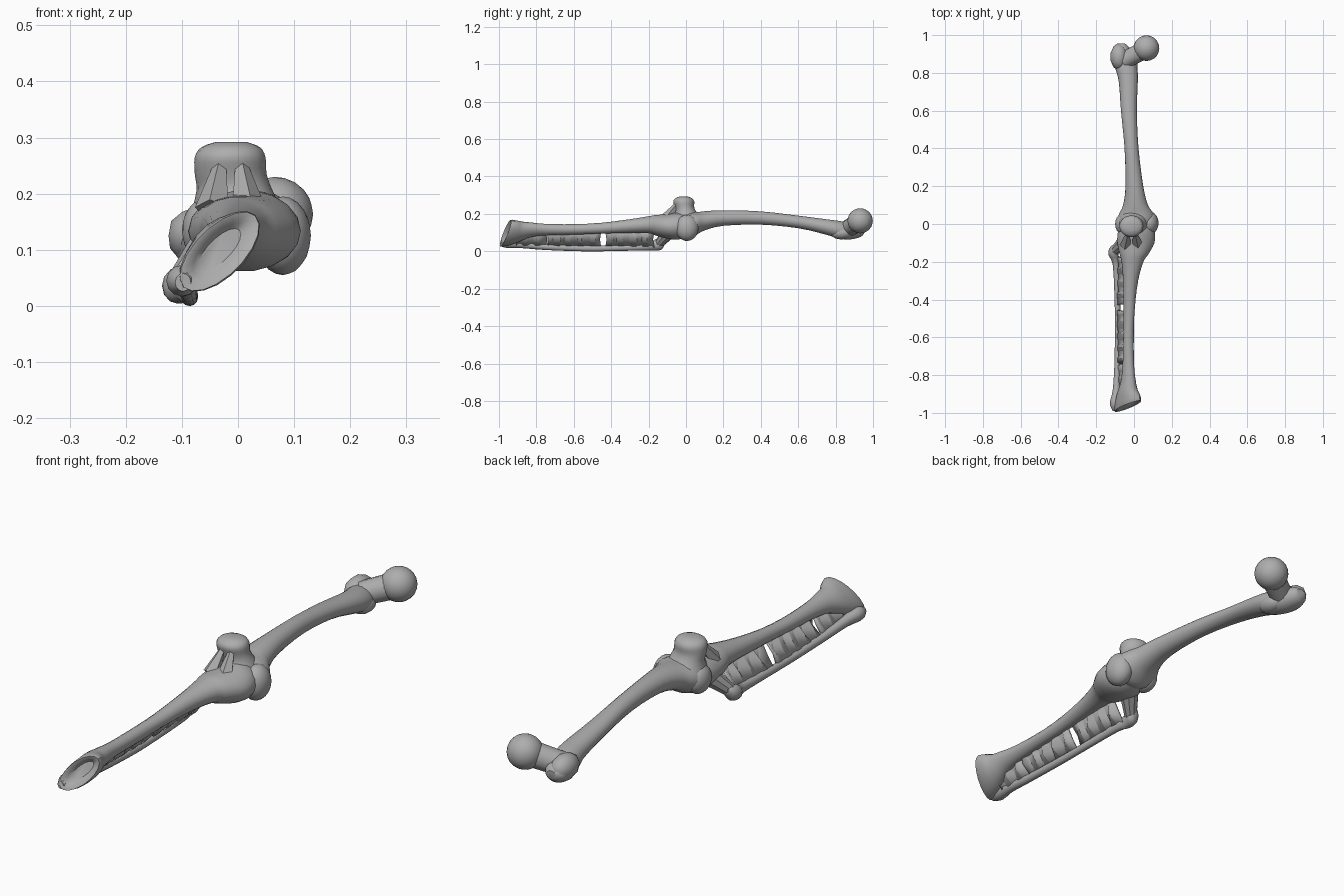
import bpy, bmesh, math, random
from mathutils import Vector

if "Cube" in bpy.data.objects:
    bpy.data.objects.remove(bpy.data.objects["Cube"], do_unlink=True)
random.seed(4)

bone = bpy.data.materials.new("bone_grey")
bone.use_nodes = True
GREY = (0.42, 0.42, 0.42, 1)
bone.diffuse_color = GREY
bone.node_tree.nodes["Principled BSDF"].inputs["Base Color"].default_value = GREY


def finish(name, bm, angle=35):
    bmesh.ops.recalc_face_normals(bm, faces=bm.faces)
    me = bpy.data.meshes.new(name)
    bm.to_mesh(me)
    bm.free()
    me.materials.append(bone)
    ob = bpy.data.objects.new(name, me)
    bpy.context.collection.objects.link(ob)
    bpy.ops.object.select_all(action='DESELECT')
    ob.select_set(True)
    bpy.context.view_layer.objects.active = ob
    bpy.ops.object.shade_smooth_by_angle(angle=math.radians(angle))
    return ob


def smooth_rings(rings, steps):
    """Catmull-Rom interpolation between cross-sections."""
    out = []
    for i in range(len(rings) - 1):
        a, b, c, d = (rings[max(0, min(len(rings) - 1, i + k))] for k in (-1, 0, 1, 2))
        for s in range(steps):
            t = s / steps
            out.append([0.5 * (2 * q + (r - p) * t + (2 * p - 5 * q + 4 * r - w) * t * t
                               + (3 * q - p - 3 * r + w) * t ** 3)
                        for p, q, r, w in zip(a, b, c, d)])
    return out + [list(rings[-1])]


def loft(name, rings, axis='Y', sides=18, steps=3):
    """Ring: position along axis, two centre values, two radii, tilt in degrees, shear."""
    rings = smooth_rings([tuple(r) + (0,) * (7 - len(r)) for r in rings], steps)
    bm = bmesh.new()
    loops = []
    for p, cx, cz, ra, rb, ang, shear in rings:
        ca, sa = math.cos(math.radians(ang)), math.sin(math.radians(ang))
        loop = []
        for k in range(sides):
            t = 2 * math.pi * k / sides
            u, v = ra * math.cos(t), rb * math.sin(t)
            a, b = cx + u * ca - v * sa, cz + u * sa + v * ca
            q = p + shear * math.cos(t)
            loop.append(bm.verts.new((a, q, b) if axis == 'Y' else (a, b, q)))
        loops.append(loop)
    for lo, hi in zip(loops, loops[1:]):
        for k in range(sides):
            n = (k + 1) % sides
            bm.faces.new((lo[k], lo[n], hi[n], hi[k]))
    bm.faces.new(loops[0])
    bm.faces.new(loops[-1])
    return finish(name, bm)


def lump(name, centre, radii, detail=3):
    bm = bmesh.new()
    bmesh.ops.create_icosphere(bm, subdivisions=detail, radius=1)
    for v in bm.verts:
        v.co = Vector([c + r * k for c, r, k in zip(centre, radii, v.co)])
    return finish(name, bm)


def strut(name, start, end, r1, r2, sides=14):
    a, b = Vector(start), Vector(end)
    bm = bmesh.new()
    bmesh.ops.create_cone(bm, cap_ends=True, segments=sides, radius1=r1, radius2=r2,
                          depth=(b - a).length)
    rot = (b - a).to_track_quat('Z', 'Y')
    for v in bm.verts:
        v.co = rot @ v.co + (a + b) / 2
    return finish(name, bm)


# Thigh bone: shaft flaring to the knee and to the hip end
loft("thigh_bone", [
    (-.03, .01, .14, .08, .06), (.02, .012, .14, .10, .07), (.06, .012, .15, .088, .06),
    (.10, .008, .163, .066, .052), (.20, .002, .178, .047, .042), (.40, -.013, .178, .037, .036),
    (.60, -.027, .157, .042, .034), (.75, -.03, .13, .05, .042), (.82, -.04, .115, .058, .048),
    (.88, -.058, .108, .058, .045), (.935, -.068, .112, .042, .035), (.955, -.068, .115, .02, .015)])

# Hip ball, neck and the outer knob
lump("hip_ball", (.066, .931, .163), (.068, .068, .067))
strut("hip_neck", (-.05, .865, .12), (.06, .925, .16), .046, .05)
lump("outer_hip_knob", (-.08, .885, .125), (.046, .07, .05), 2)
lump("inner_hip_ridge", (-.02, .83, .098), (.04, .06, .035), 2)

# Knee knuckles
lump("inner_knuckle", (.08, .005, .125), (.05, .062, .07))
lump("outer_knuckle", (-.055, 0, .135), (.045, .058, .058))

# Shin bone: wide plateau at the knee, oblique flared ankle end
loft("shin_bone", [
    (.02, .01, .14, .07, .06), (-.04, .012, .135, .097, .073), (-.10, .01, .133, .098, .066),
    (-.16, 0, .139, .076, .056), (-.20, -.008, .142, .058, .046), (-.30, -.018, .135, .04, .037),
    (-.45, -.026, .124, .03, .029), (-.60, -.029, .117, .028, .028, 45),
    (-.75, -.03, .116, .033, .028, 45), (-.83, -.03, .115, .044, .034, 45),
    (-.88, -.033, .107, .06, .043, 45, .005), (-.92, -.033, .10, .08, .047, 45, .018),
    (-.965, -.033, .097, .09, .043, 45, .03), (-.945, -.033, .10, .05, .02, 45, .02)])

# Kneecap with two ligament ridges in front
loft("kneecap", [
    (.16, 0, .005, .085, .09), (.205, -.006, 0, .068, .06), (.235, -.013, -.008, .064, .053),
    (.265, -.014, -.012, .063, .057), (.283, -.013, -.012, .052, .046), (.292, -.012, -.012, .028, .025)],
    axis='Z')
for i, x in enumerate((-.045, .018)):
    strut(f"knee_ligament_{i + 1}", (x, -.11, .17), (x * .6 - .005, -.05, .25), .032, .012, 5)

# Calf bone, thin and below the shin, with its strut to the knee
loft("calf_bone", [
    (-.11, -.10, .055, .012, .012), (-.13, -.105, .04, .026, .03), (-.165, -.108, .034, .026, .03),
    (-.22, -.095, .024, .017, .019), (-.40, -.088, .017, .015, .016), (-.55, -.086, .016, .015, .016),
    (-.75, -.088, .024, .016, .017), (-.88, -.093, .038, .02, .021), (-.95, -.10, .045, .028, .028),
    (-.99, -.098, .042, .014, .016)], sides=12)
strut("calf_bone_strut", (-.105, -.145, .04), (-.045, -.085, .11), .024, .04, 10)


# Pleated web between shin and calf bones, split by narrow gaps
def web(name, y0, y1, folds):
    bm = bmesh.new()
    prev = None
    for i in range(folds + 1):
        y = y0 + (y1 - y0) * i / folds
        dx = (.014 if i % 2 else -.01) + random.uniform(-.004, .004)
        pts = [(-.038, y, .108), (-.06 + dx, y + random.uniform(-.01, .01), .065), (-.088, y, .024)]
        row = [bm.verts.new(p) for p in pts]
        if prev:
            for k in range(2):
                bm.faces.new((prev[k], prev[k + 1], row[k + 1], row[k]))
        prev = row
    ob = finish(name, bm, 20)
    mod = ob.modifiers.new("thickness", 'SOLIDIFY')
    mod.thickness = .01
    mod.offset = 0


web("calf_web_upper", -.17, -.43, 8)
web("calf_web_middle", -.455, -.74, 9)
web("calf_web_lower", -.75, -.91, 5)
